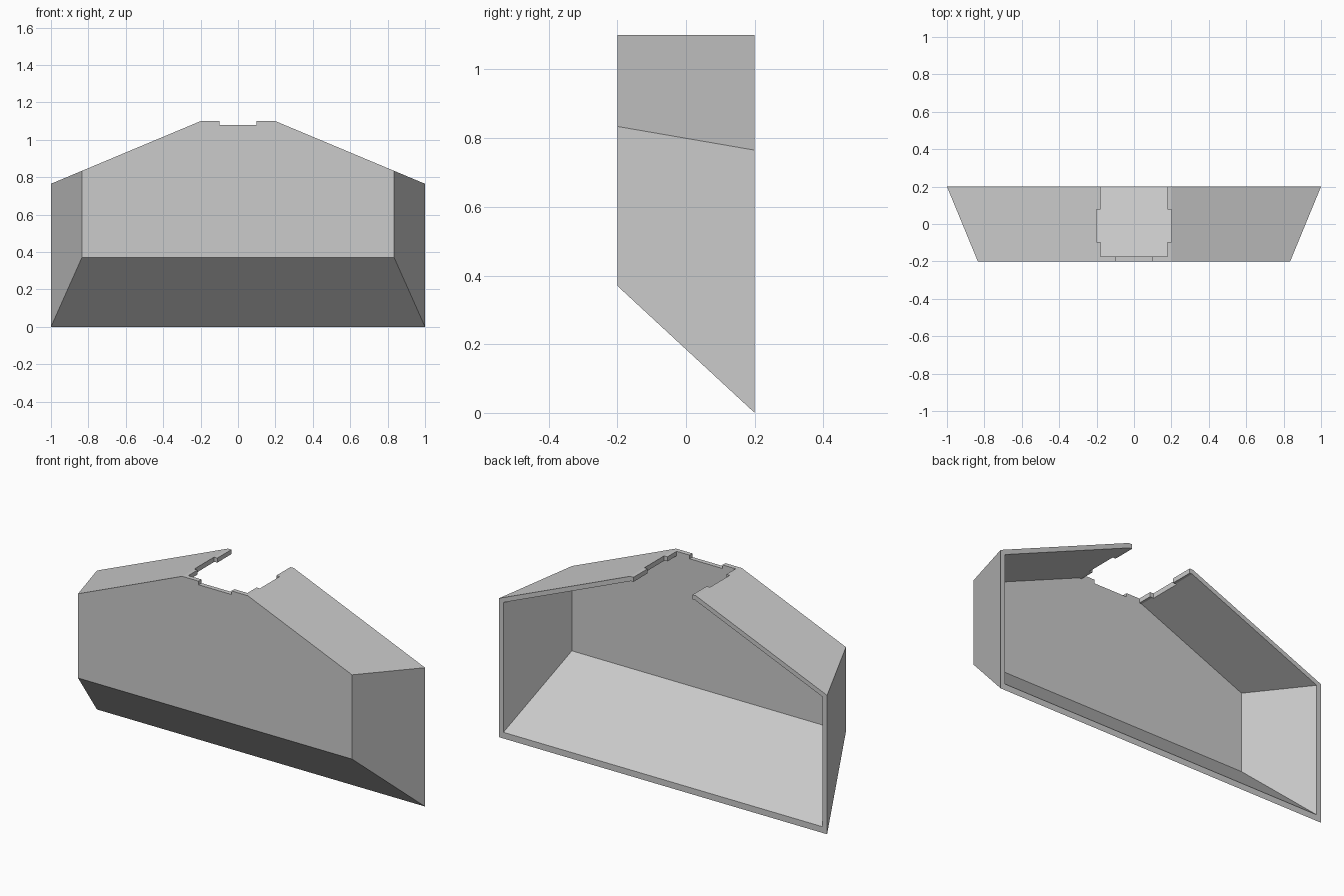
import bpy
import bmesh
from math import hypot

if "Cube" in bpy.data.objects:
    bpy.data.objects.remove(bpy.data.objects["Cube"], do_unlink=True)

WALL = 0.025
FRONT, BACK, TOP = -0.2, 0.2, 1.1
SIDE_SLOPE = 0.165 / 0.4     # half width gained per unit of depth
FLOOR_SLOPE = 0.37 / 0.4     # floor height lost per unit of depth
ROOF_SLOPE = 0.335 / 0.8     # roof height lost per unit of width


def section(y, inset):
    """Five-walled cross-section at depth y, each wall moved inwards by inset."""
    half = 0.835 + SIDE_SLOPE * (y - FRONT) - inset * hypot(1, SIDE_SLOPE)
    floor = FLOOR_SLOPE * (BACK - y) + inset * hypot(1, FLOOR_SLOPE)
    drop = inset * hypot(1, ROOF_SLOPE)
    ridge = 0.2 - (drop - inset) / ROOF_SLOPE
    eave = TOP - drop - ROOF_SLOPE * (half - 0.2)
    right = [(half, floor), (half, eave), (ridge, TOP - inset)]
    return [(x, y, z) for x, z in right + [(-x, z) for x, z in reversed(right)]]


def make_object(name, bm):
    bmesh.ops.recalc_face_normals(bm, faces=bm.faces)
    mesh = bpy.data.meshes.new(name)
    bm.to_mesh(mesh)
    bm.free()
    obj = bpy.data.objects.new(name, mesh)
    bpy.context.collection.objects.link(obj)
    return obj


def loft(name, y0, y1, inset):
    bm = bmesh.new()
    a, b = [[bm.verts.new(p) for p in section(y, inset)] for y in (y0, y1)]
    bm.faces.new(a)
    bm.faces.new(b)
    for i in range(len(a)):
        j = (i + 1) % len(a)
        bm.faces.new((a[i], a[j], b[j], b[i]))
    return make_object(name, bm)


def box(name, low, high):
    bm = bmesh.new()
    bmesh.ops.create_cube(bm, size=1)
    for v in bm.verts:
        v.co = [h if c > 0 else l for c, l, h in zip(v.co, low, high)]
    return make_object(name, bm)


def cut(target, cutter):
    cutter.hide_render = True
    mod = target.modifiers.new(cutter.name, "BOOLEAN")
    mod.operation = "DIFFERENCE"
    mod.solver = "EXACT"
    mod.object = cutter
    bpy.context.view_layer.objects.active = target
    bpy.ops.object.modifier_apply(modifier=mod.name)
    bpy.data.objects.remove(cutter, do_unlink=True)


# Tapered housing, hollow and open at the back
housing = loft("housing_shell", FRONT, BACK, 0)
cut(housing, loft("cavity_cutter", FRONT + WALL, BACK + 0.1, WALL))

# Opening along the ridge, with wider notches at mid depth
cut(housing, box("ridge_slot_cutter", (-0.18, FRONT + WALL, 1.0), (0.18, 0.4, 1.3)))
cut(housing, box("side_notch_cutter", (-0.2, -0.095, 1.0), (0.2, 0.077, 1.3)))

# Shallow notch in the upper edge of the front wall
cut(housing, box("front_notch_cutter", (-0.1, -0.4, TOP - 0.02), (0.1, -0.1, 1.3)))

# Plain grey finish
grey = bpy.data.materials.new("light_grey")
grey.use_nodes = True
colour = (0.6, 0.6, 0.6, 1)
grey.diffuse_color = colour
grey.node_tree.nodes["Principled BSDF"].inputs["Base Color"].default_value = colour
housing.data.materials.clear()
housing.data.materials.append(grey)
for poly in housing.data.polygons:
    poly.material_index = 0
    poly.use_smooth = False
